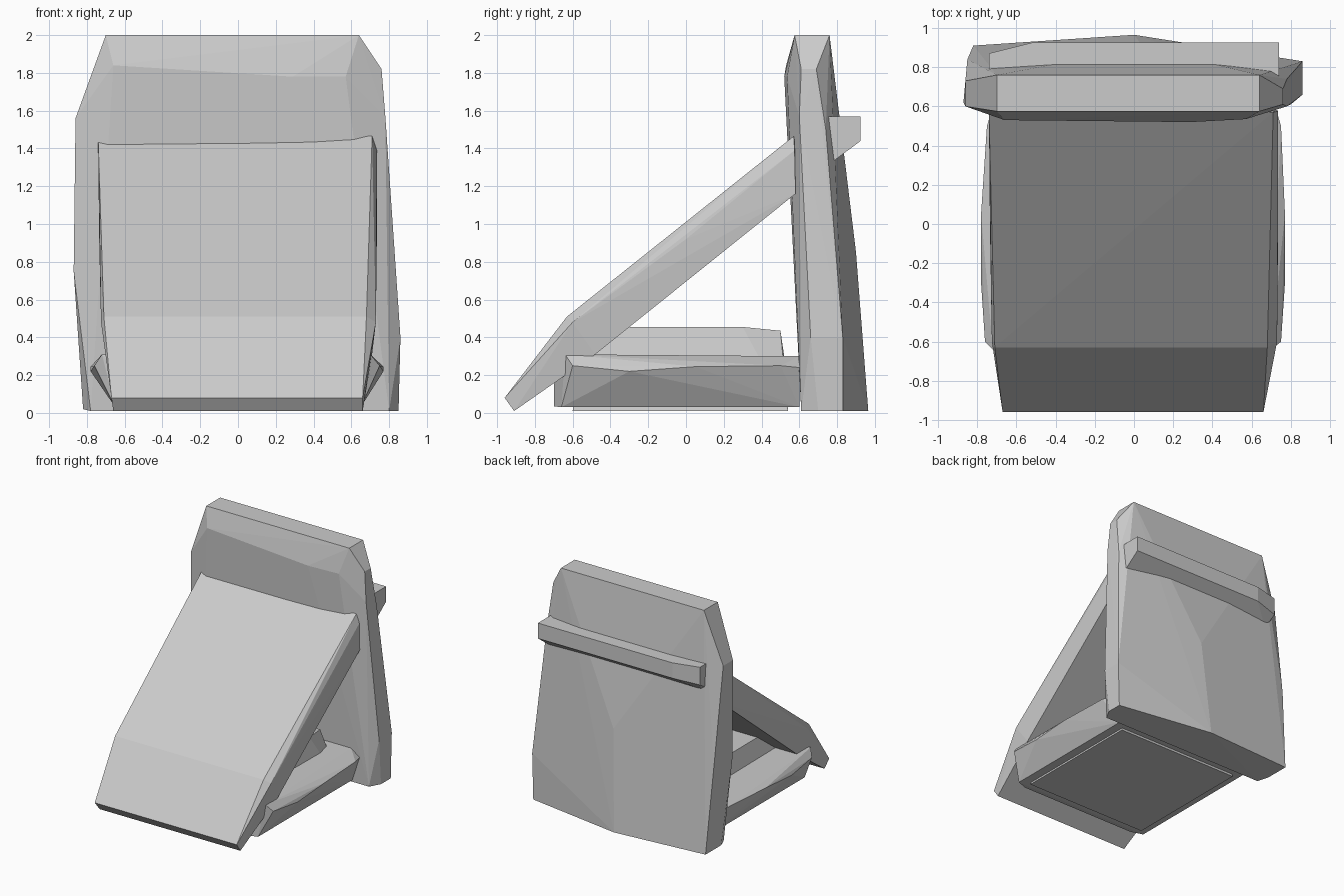
import bpy, bmesh


def hull(name, points):
    """Rough-hewn convex block spanned by a few corner points."""
    bm = bmesh.new()
    for p in points:
        bm.verts.new(p)
    res = bmesh.ops.convex_hull(bm, input=bm.verts[:])
    loose = [v for v in bm.verts if not v.link_faces]
    bmesh.ops.delete(bm, geom=loose, context='VERTS')
    bmesh.ops.dissolve_limit(bm, angle_limit=0.02, verts=bm.verts[:], edges=bm.edges[:])
    bmesh.ops.recalc_face_normals(bm, faces=bm.faces[:])
    me = bpy.data.meshes.new(name)
    bm.to_mesh(me)
    bm.free()
    ob = bpy.data.objects.new(name, me)
    bpy.context.collection.objects.link(ob)
    return ob


def sections(rows):
    """Each row (y, z, left x, right x) gives a pair of corners."""
    return [(x, y, z) for y, z, l, r in rows for x in (l, r)]


# upright back slab: top, front ridge, sides, base
hull("back_slab", [
    (-.70, .575, 2), (.64, .575, 2), (-.70, .76, 2), (.64, .76, 2),
    (-.66, .53, 1.84), (.29, .52, 1.78), (.57, .535, 1.78),
    (.76, .61, 1.82), (.76, .69, 1.82), (.78, .60, 1.57), (.78, .74, 1.5),
    (-.86, .60, 1.56), (-.86, .73, 1.56), (-.87, .62, .75), (-.85, .84, .75),
    (.05, .90, .85), (.86, .83, .4), (.86, .66, .4),
    (-.78, .61, .01), (-.82, .70, .02), (-.82, .91, .02),
    (0, .965, .01), (.85, .83, .01), (.80, .61, .01), (.85, .70, .01)])

# leaning ramp slab: chamfered top face, sides, underside
hull("ramp", sections([
    (.575, 1.44, -.74, .71), (-.63, .51, -.71, .68), (-.96, .08, -.67, .66),
    (.575, 1.39, -.74, .735), (0, .92, -.735, .735), (-.60, .48, -.725, .73),
    (-.91, .01, -.66, .66), (-.48, .31, -.70, .71), (.58, 1.16, -.73, .735)])
    + [(.71, .57, 1.465)])

# base slab, widest near its top edge
hull("base", sections([
    (-.64, .31, -.72, .70), (.60, .30, -.66, .64),
    (-.60, .25, -.76, .75), (-.30, .22, -.78, .77), (.05, .245, -.78, .77), (.50, .25, -.75, .75),
    (-.70, .17, -.55, .55), (-.70, .035, -.55, .55), (-.66, .03, -.65, .65),
    (.60, .03, -.65, .65), (.60, .24, -.72, .72)]))

# raised inner block on the base
hull("inner_block", sections([
    (-.55, .455, -.46, .46), (.30, .455, -.46, .46), (.50, .435, -.42, .42),
    (.52, .30, -.46, .46), (-.58, .30, -.5, .5),
    (-.60, .01, -.58, .58), (.54, .01, -.58, .58)]))

# rail across the rear of the back slab
hull("rear_rail", sections([
    (.74, 1.57, -.74, .74), (.74, 1.34, -.74, .74), (.79, 1.34, -.70, .74),
    (.925, 1.57, -.52, .74), (.925, 1.44, -.52, .74)])
    + [(-.74, .87, 1.57), (-.74, .87, 1.42)])
